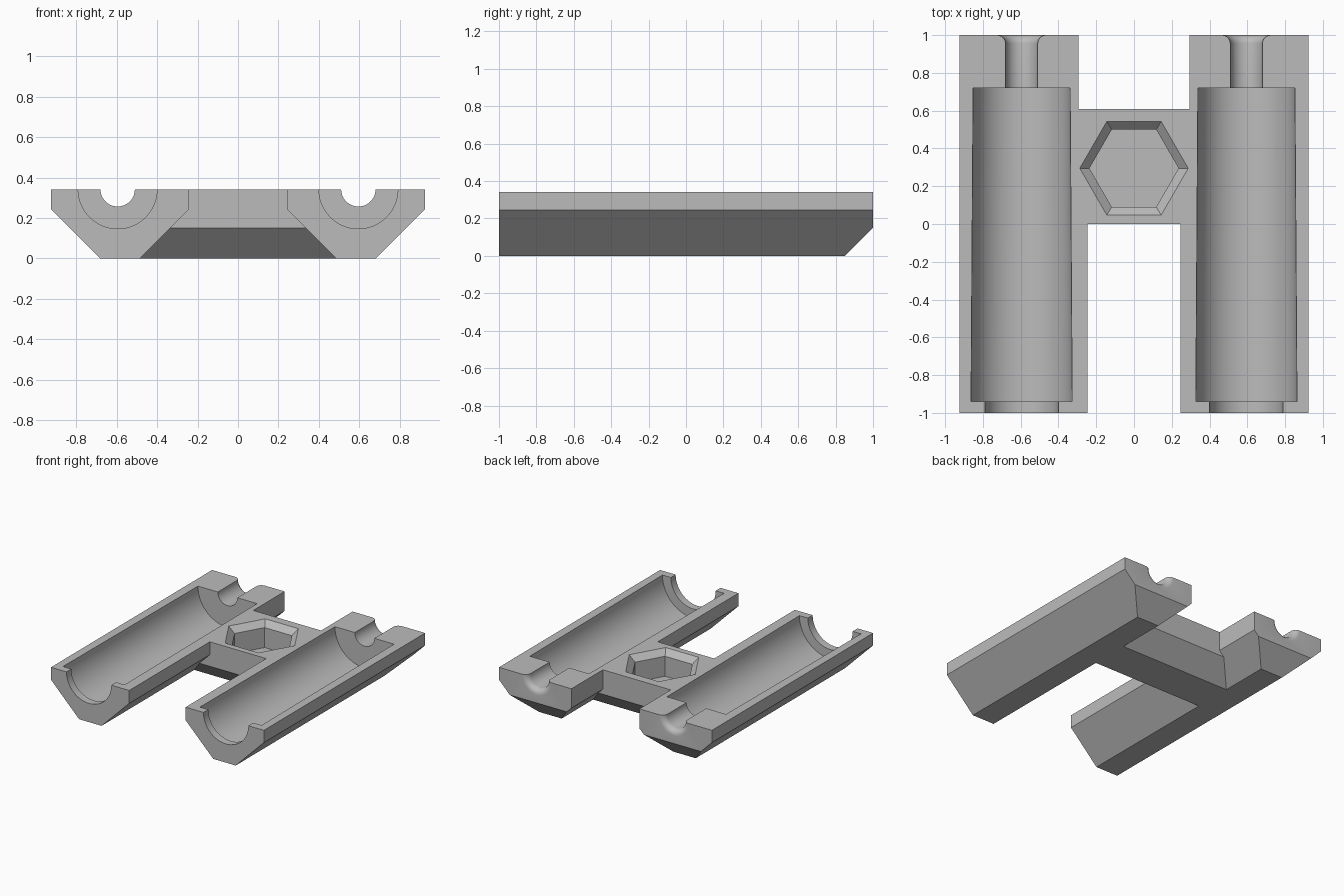
import bpy, bmesh, math

cube = bpy.data.objects.get("Cube")
if cube:
    bpy.data.objects.remove(cube, do_unlink=True)

TOP = 0.342      # flat upper face, also the bore axis height
AXIS = 0.595     # sideways offset of each bore

grey = bpy.data.materials.new("Light grey")
grey.use_nodes = True
COLOUR = (0.5, 0.5, 0.5, 1)
grey.diffuse_color = COLOUR
grey.node_tree.nodes["Principled BSDF"].inputs["Base Color"].default_value = COLOUR


def loft(name, rings):
    """Closed solid through a list of equal-length point rings."""
    bm = bmesh.new()
    loops = [[bm.verts.new(p) for p in ring] for ring in rings]
    count = len(loops[0])
    for a, b in zip(loops, loops[1:]):
        for i in range(count):
            j = (i + 1) % count
            bm.faces.new((a[i], a[j], b[j], b[i]))
    bm.faces.new(loops[0])
    bm.faces.new(loops[-1])
    bmesh.ops.recalc_face_normals(bm, faces=bm.faces)
    mesh = bpy.data.meshes.new(name)
    bm.to_mesh(mesh)
    bm.free()
    mesh.materials.append(grey)
    obj = bpy.data.objects.new(name, mesh)
    bpy.context.collection.objects.link(obj)
    return obj


def prism_y(name, profile, y0, y1):
    return loft(name, [[(x, y, z) for x, z in profile] for y in (y0, y1)])


def rect(half, y0, y1, z):
    return [(-half, y0, z), (half, y0, z), (half, y1, z), (-half, y1, z)]


def polygon(radius, z, cy, sides=6):
    return [(radius * math.cos(math.tau * i / sides),
             cy + radius * math.sin(math.tau * i / sides), z) for i in range(sides)]


def bore(name, cx, stations, sides=64):
    """Round solid along y from (y, radius) stations."""
    angles = [math.tau * (i + 0.5) / sides for i in range(sides)]
    return loft(name, [[(cx + r * math.cos(a), y, TOP + r * math.sin(a))
                        for a in angles] for y, r in stations])


def cut(body, cutter):
    cutter.hide_render = True
    mod = body.modifiers.new(cutter.name, 'BOOLEAN')
    mod.operation = 'DIFFERENCE'
    mod.solver = 'EXACT'
    mod.object = cutter
    bpy.ops.object.select_all(action='DESELECT')
    body.select_set(True)
    bpy.context.view_layer.objects.active = body
    bpy.ops.object.modifier_apply(modifier=mod.name)
    bpy.data.objects.remove(cutter, do_unlink=True)


# Main block with bevelled lower sides
half_profile = [(0.68, 0), (0.925, 0.245), (0.925, TOP)]
profile = half_profile + [(-x, z) for x, z in reversed(half_profile)]
body = prism_y("twin_trough_mould", profile, -1, 1)

# Gap between the arms at the front and back, flaring outward below
def gap(name, half, edge, inward, far):
    rings = []
    for z in (-0.05, 0.15, 0.485 - half, 0.5):
        w = max(half, 0.485 - z)
        e = edge + inward * max(0, 0.15 - z)
        rings.append(rect(w, min(e, far), max(e, far), z))
    cut(body, loft(name, rings))

gap("front_gap", 0.245, 0, 1, -1.2)
gap("back_gap", 0.295, 0.61, -1, 1.2)

# Bevel under the back ends
wedge = [(0.80, -0.05), (1.1, -0.05), (1.1, 0.25)]
cut(body, loft("back_bevel", [[(x, y, z) for y, z in wedge] for x in (-1.2, 1.2)]))

# Bores: front lip, tapered trough, narrow neck and rounded mouth
FILLET = 0.045
stations = [(-1.1, 0.195), (-0.94, 0.195), (-0.94, 0.268), (0.72, 0.257), (0.72, 0.085)]
for step in range(7):
    t = math.radians(15 * step)
    stations.append((1 - FILLET + FILLET * math.sin(t), 0.085 + FILLET * (1 - math.cos(t))))
stations.append((1.1, 0.13))
for side, sign in (("left", 1), ("right", -1)):
    cut(body, bore(side + "_bore", sign * AXIS, stations))

# Hexagonal pocket with a bevelled rim
CY = 0.295
cut(body, loft("hex_pocket", [polygon(0.236, 0.14, CY), polygon(0.236, TOP - 0.045, CY),
                              polygon(0.287, TOP, CY), polygon(0.287, TOP + 0.1, CY)]))

bpy.ops.object.shade_smooth_by_angle(angle=math.radians(30))
